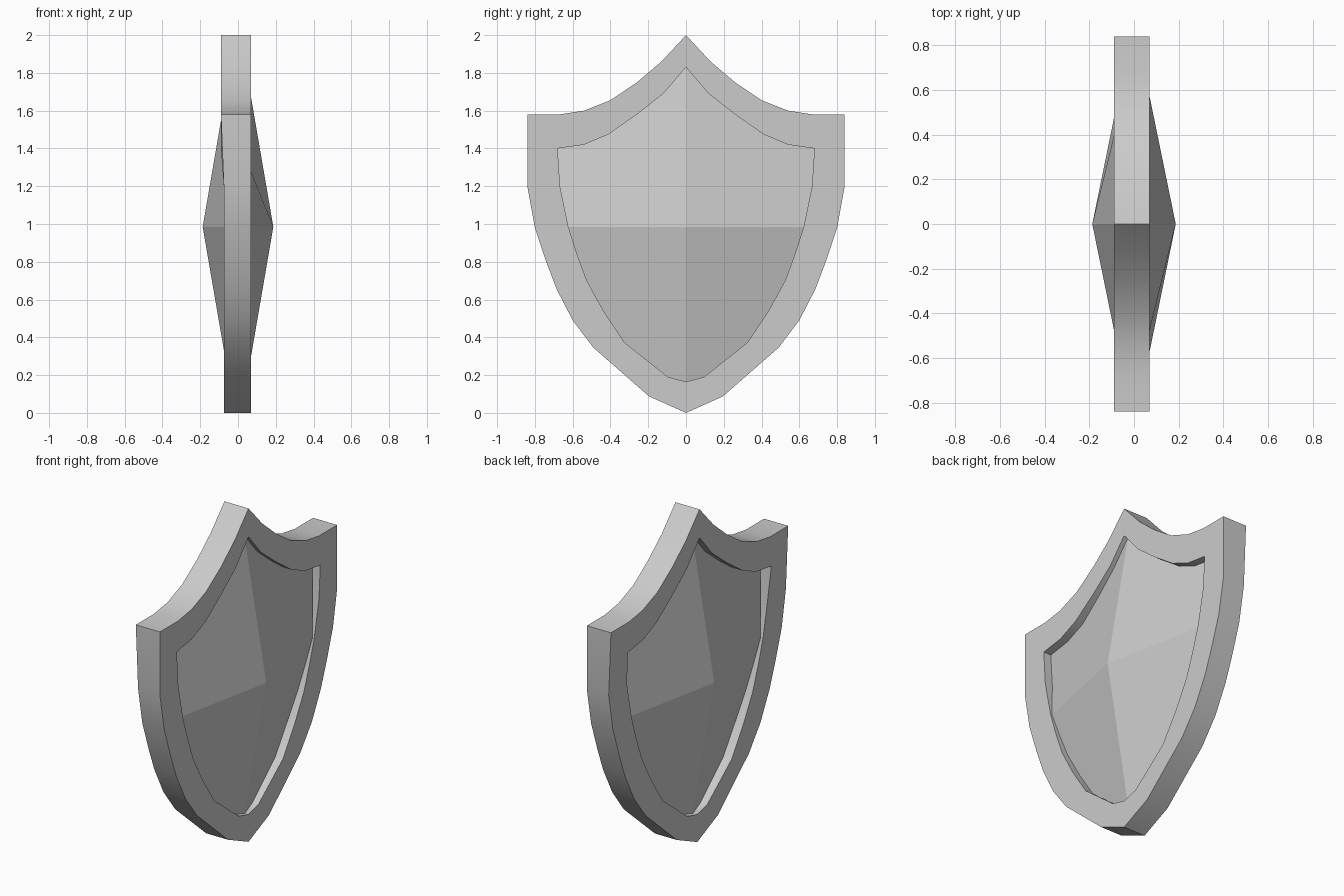
import bpy, bmesh

if "Cube" in bpy.data.objects:
    bpy.data.objects.remove(bpy.data.objects["Cube"])

# Half outlines as (y, z), from the top tip to the bottom tip
OUTER = [(0, 2), (.13, 1.86), (.26, 1.75), (.40, 1.655), (.54, 1.6), (.67, 1.58),
         (.84, 1.58), (.84, 1.2), (.80, .98), (.74, .80), (.685, .655), (.60, .49),
         (.49, .345), (.195, .087), (0, 0)]
INNER = [(0, 1.83), (.12, 1.69), (.26, 1.58), (.41, 1.475), (.54, 1.42), (.61, 1.41),
         (.68, 1.40), (.667, 1.2), (.623, .985), (.575, .835), (.525, .70), (.437, .54),
         (.325, .372), (.095, .19), (0, .165)]
FRONT = 0.07
APEX_X, APEX_Z = 0.187, 0.985
SIDE = 8  # outline index where the side ridge meets the rim


def finish(bm, name):
    bmesh.ops.remove_doubles(bm, verts=bm.verts, dist=1e-5)
    bmesh.ops.recalc_face_normals(bm, faces=bm.faces)
    me = bpy.data.meshes.new(name)
    bm.to_mesh(me)
    bm.free()
    ob = bpy.data.objects.new(name, me)
    bpy.context.collection.objects.link(ob)
    return ob


def loop(half):
    return half + [(-y, z) for y, z in reversed(half[1:-1])]


def back_x(z):
    return -0.09 if z > 1.3 else -0.075


# Rim: closed band with a slightly thicker top
bm = bmesh.new()
outer, inner = loop(OUTER), loop(INNER)
rings = []
for pts, is_front in ((outer, True), (inner, True), (inner, False), (outer, False)):
    ring = []
    for i, (y, z) in enumerate(pts):
        x = FRONT if is_front else back_x(outer[i][1])
        ring.append(bm.verts.new((x, y, z)))
    rings.append(ring)
n = len(outer)
for a in range(4):
    r, s = rings[a], rings[(a + 1) % 4]
    for i in range(n):
        j = (i + 1) % n
        bm.faces.new((r[i], r[j], s[j], s[i]))
rim = finish(bm, "shield_rim")
bpy.context.view_layer.objects.active = rim
rim.select_set(True)
bpy.ops.object.shade_smooth_by_angle(angle=0.52)
rim.select_set(False)


# Panels: four flat sloping quadrants meeting at a raised centre point
def depth(y, z):
    return max(APEX_X - 0.172 * abs(z - APEX_Z) - 0.205 * abs(y), 0.02)


for side, name in ((1, "front_panel"), (-1, "back_panel")):
    bm = bmesh.new()
    for m in (1, -1):
        for part in (INNER[:SIDE + 1], INNER[SIDE:]):
            vs = [bm.verts.new((side * APEX_X, 0, APEX_Z))]
            vs += [bm.verts.new((side * depth(y, z), m * y, z)) for y, z in part]
            if side * m < 0:
                vs.reverse()
            bm.faces.new(vs)
    bmesh.ops.remove_doubles(bm, verts=bm.verts, dist=1e-5)
    ob = finish(bm, name)
    # Open sheets must face outward
    if ob.data.polygons[0].normal.x * side < 0:
        ob.data.flip_normals()
